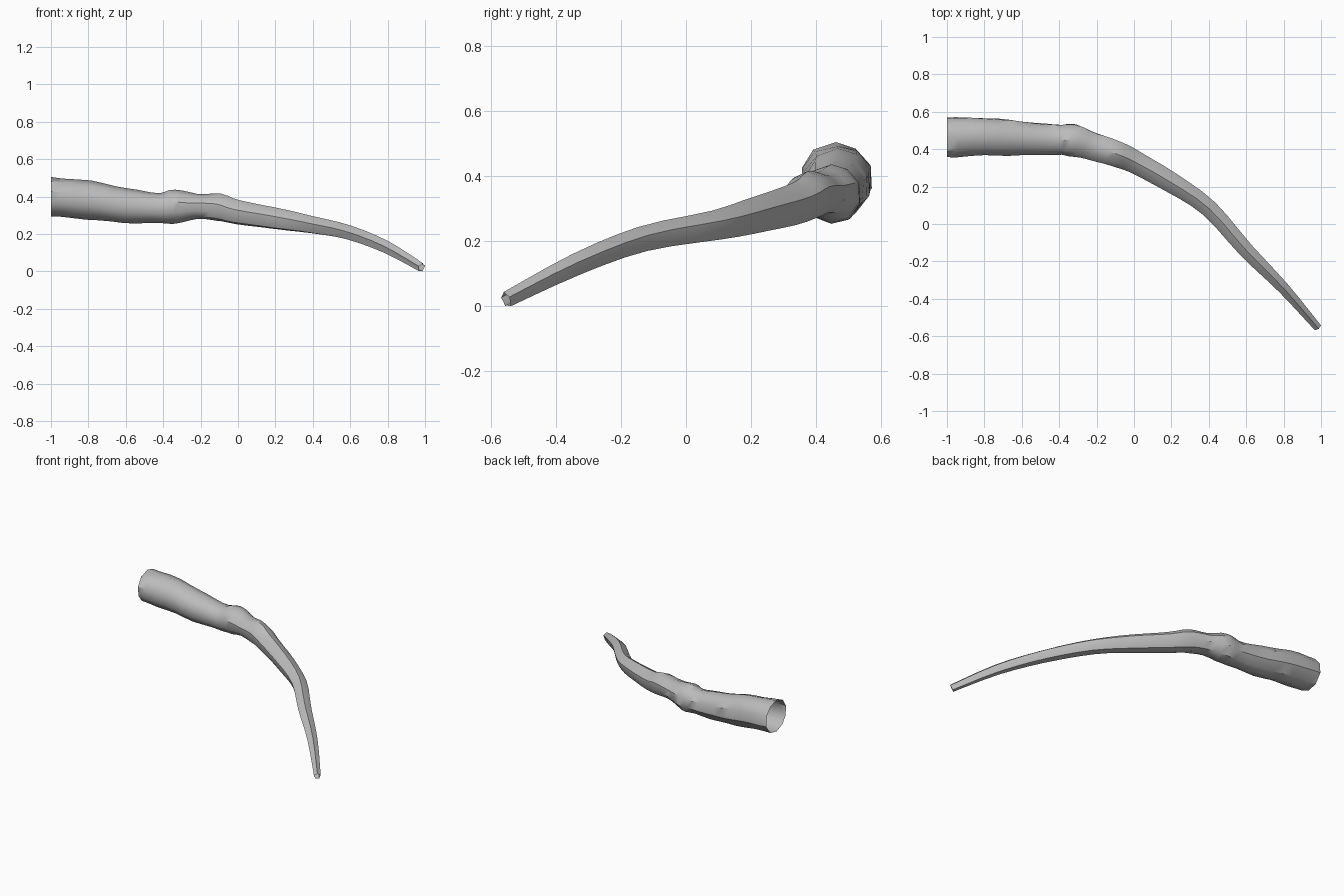
import bpy, bmesh, math, random
from mathutils import Vector

if "Cube" in bpy.data.objects:
    bpy.data.objects.remove(bpy.data.objects["Cube"])

random.seed(4)
SIDES = 10

# Stations along the horn: x, y, z, half width, half height
stations = [
    (-1.00, .463, .402, .108, .103),
    (-.80, .467, .385, .103, .101),
    (-.60, .458, .355, .093, .091),
    (-.42, .451, .342, .082, .079),
    (-.33, .448, .350, .088, .090),
    (-.22, .415, .350, .075, .066),
    (-.10, .378, .345, .071, .071),
    (.00, .335, .318, .062, .063),
    (.20, .222, .285, .054, .056),
    (.40, .085, .250, .045, .045),
    (.60, -.140, .208, .039, .037),
    (.80, -.343, .130, .029, .031),
    (.982, -.553, .024, .019, .022),
]


def spline(points, steps):
    """Catmull-Rom interpolation through tuples of any length."""
    out = []
    for i in range(len(points) - 1):
        a, b = points[max(i - 1, 0)], points[i]
        c, d = points[i + 1], points[min(i + 2, len(points) - 1)]
        for s in range(steps):
            t = s / steps
            out.append([0.5 * (2 * q + (r - p) * t + (2 * p - 5 * q + 4 * r - w) * t * t
                               + (3 * q - p - 3 * r + w) * t ** 3)
                        for p, q, r, w in zip(a, b, c, d)])
    out.append(list(points[-1]))
    return out


rings = spline(stations, 3)
centres = [Vector(r[:3]) for r in rings]
jitter = [random.uniform(-.12, .12) for _ in range(SIDES)]

# Hollow horn, open at both ends
bm = bmesh.new()
loops = []
last = len(rings) - 1
for i, (c, r) in enumerate(zip(centres, rings)):
    tangent = (centres[min(i + 1, last)] - centres[max(i - 1, 0)]).normalized()
    if i == 0:
        tangent = Vector((1, 0, 0))
    side = tangent.cross(Vector((0, 0, 1))).normalized()
    up = side.cross(tangent)
    t = i / last
    loop = []
    for k in range(SIDES):
        a = math.tau * (k + .5 + jitter[k]) / SIDES
        # Shallow flutes deepen toward the tip, soft lumps fade out
        flute = 1 + .14 * t ** 3 * (-1) ** k
        lump = 1.02 + .03 * math.sin(i * 1.7 + k * 1.3) * (1 - t)
        loop.append(bm.verts.new(c + (side * math.cos(a) * r[3]
                                      + up * math.sin(a) * r[4]) * flute * lump))
    loops.append(loop)
for lo, hi in zip(loops, loops[1:]):
    for k in range(SIDES):
        n = (k + 1) % SIDES
        bm.faces.new((lo[k], lo[n], hi[n], hi[k]))
bmesh.ops.recalc_face_normals(bm, faces=bm.faces)

# Stand the tip on the ground
low = min(v.co.z for v in bm.verts)
bmesh.ops.translate(bm, verts=bm.verts, vec=(0, 0, -low))
mesh = bpy.data.meshes.new("horn")
bm.to_mesh(mesh)
bm.free()
horn = bpy.data.objects.new("horn", mesh)
bpy.context.collection.objects.link(horn)

# Plain grey material
grey = bpy.data.materials.new("plain grey")
grey.use_nodes = True
colour = (.5, .5, .5, 1)
grey.diffuse_color = colour
grey.node_tree.nodes["Principled BSDF"].inputs["Base Color"].default_value = colour
mesh.materials.append(grey)

# Smooth shading that keeps the ridges crisp
bpy.ops.object.select_all(action="DESELECT")
horn.select_set(True)
bpy.context.view_layer.objects.active = horn
bpy.ops.object.shade_smooth_by_angle(angle=math.radians(38))
